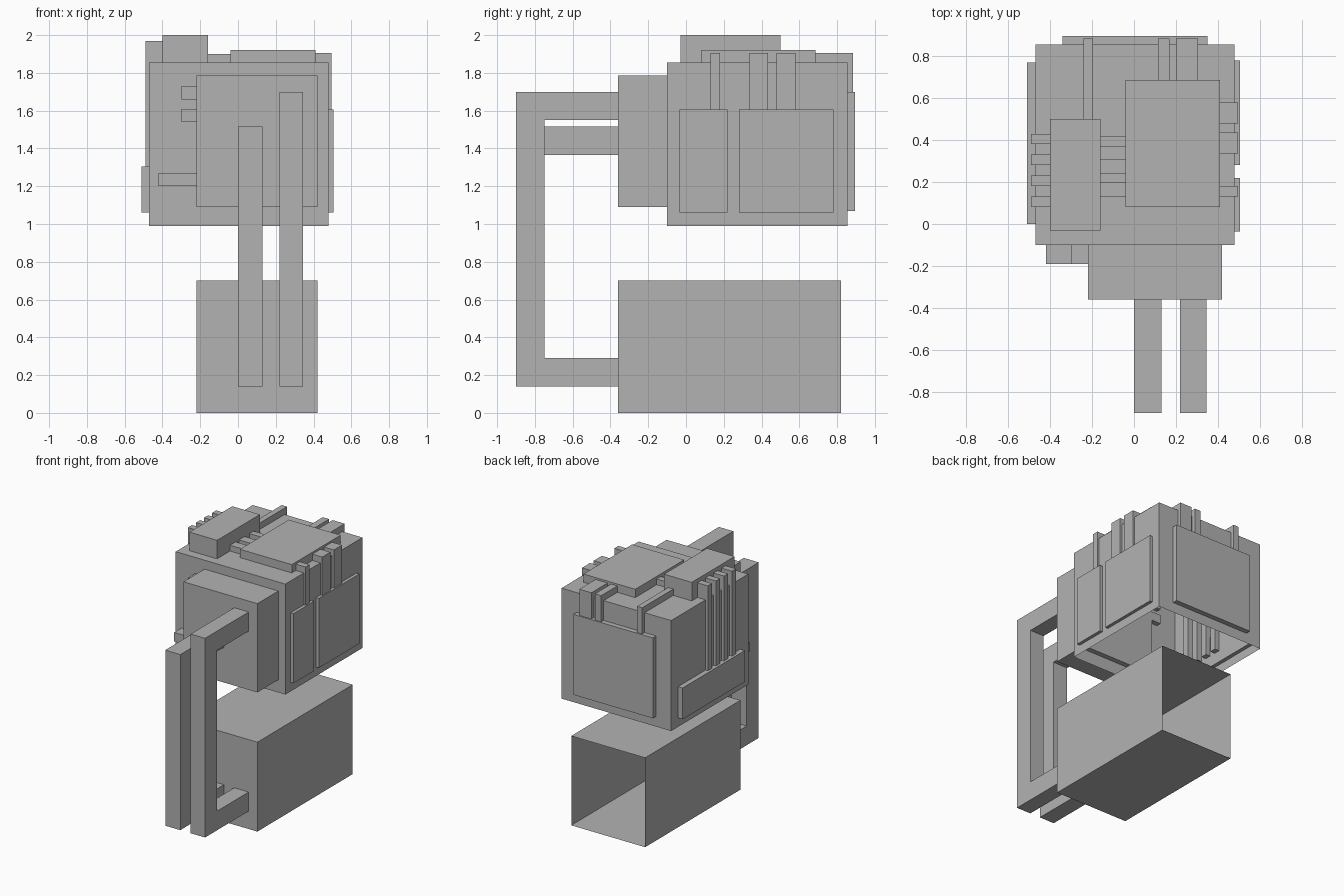
import bpy
import bmesh
from mathutils import Vector

cube = bpy.data.objects.get("Cube")
if cube:
    bpy.data.objects.remove(cube, do_unlink=True)

grey = bpy.data.materials.new("plain grey")
grey.use_nodes = True
COLOUR = (0.448, 0.448, 0.448, 1)
grey.diffuse_color = COLOUR
grey.node_tree.nodes["Principled BSDF"].inputs["Base Color"].default_value = COLOUR


def block(name, x, y, z, open_side=None):
    """Box from its extents; open_side is the normal of a face to leave out."""
    bm = bmesh.new()
    bmesh.ops.create_cube(bm, size=1)
    if open_side:
        bm.normal_update()
        gone = [f for f in bm.faces if f.normal.dot(Vector(open_side)) > 0.9]
        bmesh.ops.delete(bm, geom=gone, context="FACES")
    for v in bm.verts:
        v.co = Vector([(r[0] + r[1]) / 2 + c * (r[1] - r[0])
                       for r, c in zip((x, y, z), v.co)])
    mesh = bpy.data.meshes.new(name)
    bm.to_mesh(mesh)
    bm.free()
    mesh.materials.append(grey)
    obj = bpy.data.objects.new(name, mesh)
    bpy.context.collection.objects.link(obj)
    return obj


def handle(name, x, top):
    """C-shaped bar: one closed profile extruded across x."""
    back, inner, outer, low, bar = -0.36, -0.75, -0.9, 0.14, 0.15
    profile = [(back, low), (outer, low), (outer, top), (back, top),
               (back, top - bar), (inner, top - bar),
               (inner, low + bar), (back, low + bar)]
    bm = bmesh.new()
    face = bm.faces.new([bm.verts.new((x[0], y, z)) for y, z in profile])
    side = bmesh.ops.extrude_face_region(bm, geom=[face])
    moved = [v for v in side["geom"] if isinstance(v, bmesh.types.BMVert)]
    bmesh.ops.translate(bm, verts=moved, vec=(x[1] - x[0], 0, 0))
    bmesh.ops.recalc_face_normals(bm, faces=bm.faces[:])
    mesh = bpy.data.meshes.new(name)
    bm.to_mesh(mesh)
    bm.free()
    mesh.materials.append(grey)
    bpy.context.collection.objects.link(bpy.data.objects.new(name, mesh))


# Main shells: lower box open at the back, upper body open underneath
block("lower_box", (-0.22, 0.42), (-0.36, 0.82), (0, 0.7), open_side=(0, 1, 0))
block("body", (-0.47, 0.48), (-0.1, 0.855), (0.99, 1.855), open_side=(0, 0, -1))
block("front_box", (-0.22, 0.42), (-0.36, -0.06), (1.09, 1.785))

# Handles joining the front box and the lower box
handle("left_handle", (0.22, 0.345), 1.7)
handle("right_handle", (0, 0.13), 1.515)

# Roof units
block("roof_box", (-0.4, -0.16), (-0.03, 0.5), (1.84, 2.0))
block("roof_plate", (-0.04, 0.41), (0.08, 0.685), (1.84, 1.92))

# Side and back panels
block("left_front_panel", (0.45, 0.505), (-0.035, 0.22), (1.06, 1.605))
block("left_rear_panel", (0.45, 0.505), (0.28, 0.78), (1.06, 1.605))
block("right_panel", (-0.51, -0.44), (0, 0.77), (1.06, 1.305))
block("back_panel", (-0.34, 0.35), (0.82, 0.895), (1.07, 1.7))

# Pipes running between the roof units
for i, y in enumerate([(0.13, 0.2), (0.24, 0.31), (0.37, 0.42)]):
    block(f"roof_pipe_{i}", (-0.17, -0.03), y, (1.84, 1.9))

# Pipes dropping down the right side
for i in range(4):
    y = 0.08 + i * 0.1
    block(f"right_pipe_{i}", (-0.49, -0.4), (y, y + 0.05), (1.15, 1.97))

# Pipes dropping down the left side
for i, y in enumerate([(0.13, 0.18), (0.335, 0.435), (0.48, 0.58)]):
    block(f"left_pipe_{i}", (0.4, 0.495), y, (1.55, 1.905))

# Pipes over the back edge
for i, (x, start) in enumerate([((-0.24, -0.195), 0.49),
                                ((0.115, 0.17), 0.68), ((0.2, 0.305), 0.68)]):
    block(f"back_pipe_run_{i}", x, (start, 0.885), (1.84, 1.905))
    block(f"back_pipe_drop_{i}", x, (0.83, 0.885), (1.65, 1.86))

# Short pipes beside the front box
for i, (x, z) in enumerate([(-0.3, 1.66), (-0.3, 1.54), (-0.42, 1.2)]):
    block(f"front_pipe_{i}", (x, -0.2), (-0.19, -0.06), (z, z + 0.07))
